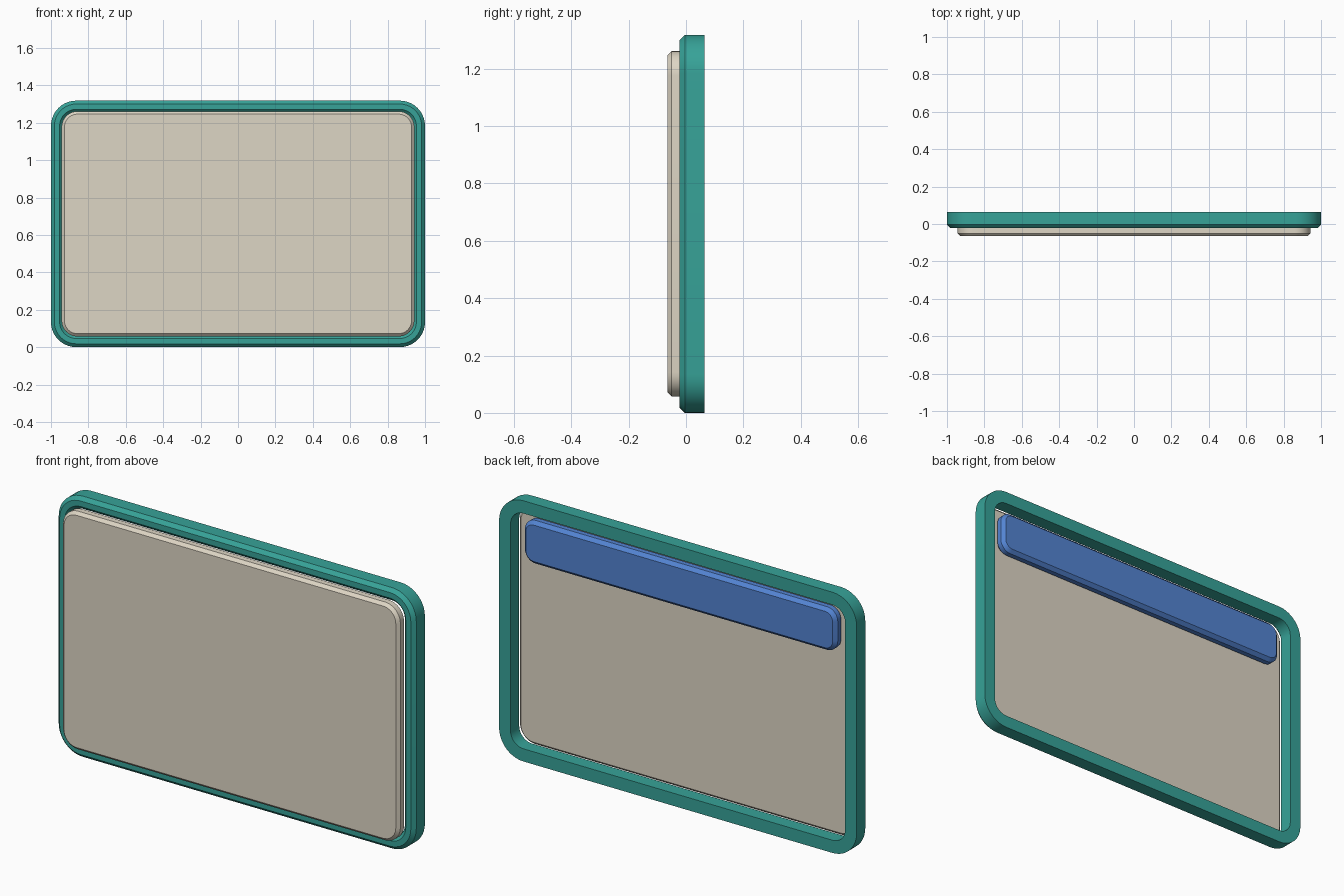
import bpy, bmesh
from math import sin, cos, pi, radians

cube = bpy.data.objects.get("Cube")
if cube:
    bpy.data.objects.remove(cube, do_unlink=True)


def material(name, rgb):
    m = bpy.data.materials.new(name)
    m.use_nodes = True
    m.diffuse_color = (*rgb, 1)
    bsdf = next(n for n in m.node_tree.nodes if n.type == 'BSDF_PRINCIPLED')
    bsdf.inputs["Base Color"].default_value = (*rgb, 1)
    return m


def ring(bm, hx, hz, r, y, cz, inset=0, steps=10):
    """Rounded rectangle of vertices in the xz plane."""
    hx, hz, r = hx - inset, hz - inset, r - inset
    verts = []
    for q, (sx, sz) in enumerate([(1, 1), (-1, 1), (-1, -1), (1, -1)]):
        for i in range(steps + 1):
            a = (q + i / steps) * pi / 2
            verts.append(bm.verts.new((sx * (hx - r) + r * cos(a), y,
                                       cz + sz * (hz - r) + r * sin(a))))
    return verts


def bridge(bm, a, b):
    n = len(a)
    for i in range(n):
        bm.faces.new((a[i], a[(i + 1) % n], b[(i + 1) % n], b[i]))


def finish(bm, name, mat):
    bmesh.ops.recalc_face_normals(bm, faces=bm.faces)
    mesh = bpy.data.meshes.new(name)
    bm.to_mesh(mesh)
    bm.free()
    mesh.materials.append(mat)
    obj = bpy.data.objects.new(name, mesh)
    bpy.context.collection.objects.link(obj)
    bpy.ops.object.select_all(action='DESELECT')
    obj.select_set(True)
    bpy.context.view_layer.objects.active = obj
    bpy.ops.object.shade_smooth_by_angle(angle=radians(30))


def plate(name, mat, hx, hz, r, cz, front, back, bevel):
    """Rounded slab with chamfered front and back edges."""
    bm = bmesh.new()
    profile = [(bevel, front), (0, front + bevel), (0, back - bevel), (bevel, back)]
    rings = [ring(bm, hx, hz, r, y, cz, inset) for inset, y in profile]
    for a, b in zip(rings, rings[1:]):
        bridge(bm, a, b)
    bm.faces.new(rings[0])
    bm.faces.new(rings[-1])
    finish(bm, name, mat)


teal = material("teal", (0.038, 0.365, 0.315))
cream = material("warm cream", (0.73, 0.67, 0.555))
blue = material("blue", (0.087, 0.231, 0.65))

MID = 0.659
FRONT, BACK, BEVEL = -0.022, 0.065, 0.018

# Surrounding frame: flat back, chamfered front rim, open middle
bm = bmesh.new()
outer = (1.0, MID, 0.135)
hole = (0.936, 0.595, 0.072)
loops = [ring(bm, *outer, BACK, MID),
         ring(bm, *outer, FRONT + BEVEL, MID),
         ring(bm, *outer, FRONT, MID, BEVEL),
         ring(bm, *hole, FRONT, MID, -BEVEL),
         ring(bm, *hole, FRONT + BEVEL, MID),
         ring(bm, *hole, BACK, MID)]
for a, b in zip(loops, loops[1:] + loops[:1]):
    bridge(bm, a, b)
finish(bm, "outer_frame", teal)

# Main panel standing proud of the frame
plate("front_panel", cream, 0.943, 0.602, 0.085, MID, -0.065, -0.006, 0.015)

# Raised bar across the top of the panel's back
plate("back_bar", blue, 0.875, 0.109, 0.06, 1.112, -0.006, 0.054, 0.017)
